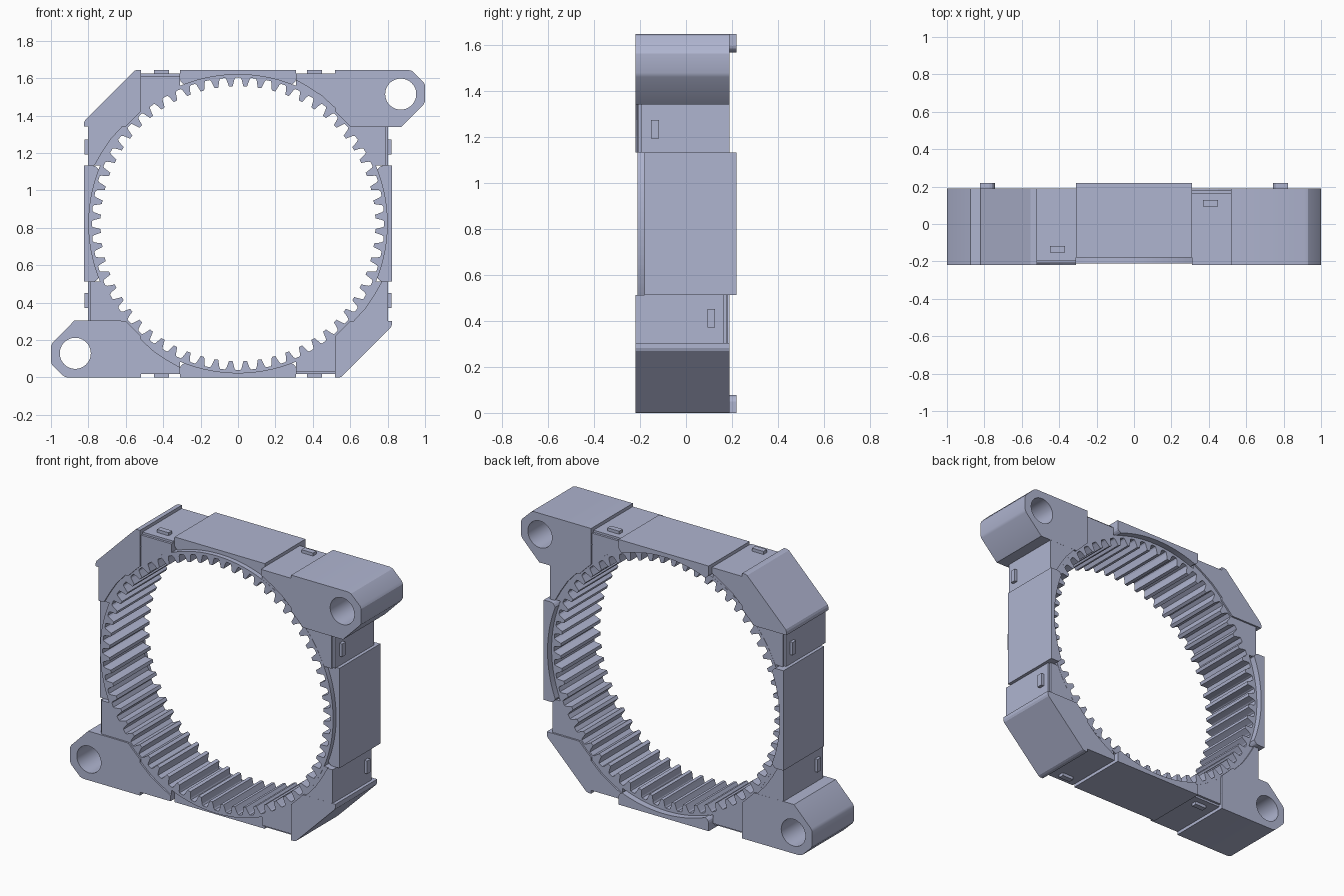
import bpy, bmesh, math
from mathutils import Vector

if "Cube" in bpy.data.objects:
    bpy.data.objects.remove(bpy.data.objects["Cube"])

CZ = 0.822            # height of the ring axis
FRONT, BACK = -0.21, 0.18
TEETH = 60

mat = bpy.data.materials.new("lavender_grey")
mat.use_nodes = True
colour = (0.43, 0.46, 0.63, 1)
mat.diffuse_color = colour
mat.node_tree.nodes["Principled BSDF"].inputs["Base Color"].default_value = colour


def finish(name, bm):
    bmesh.ops.recalc_face_normals(bm, faces=bm.faces)
    mesh = bpy.data.meshes.new(name)
    bm.to_mesh(mesh)
    bm.free()
    mesh.materials.append(mat)
    obj = bpy.data.objects.new(name, mesh)
    bpy.context.collection.objects.link(obj)
    return obj


def prism(name, outline, y0, y1):
    """Extrude a closed outline, given about the ring axis, from y0 to y1."""
    bm = bmesh.new()
    face = bm.faces.new([bm.verts.new((u, y0, v + CZ)) for u, v in outline])
    ext = bmesh.ops.extrude_face_region(bm, geom=[face])
    moved = [g for g in ext["geom"] if isinstance(g, bmesh.types.BMVert)]
    bmesh.ops.translate(bm, verts=moved, vec=(0, y1 - y0, 0))
    return finish(name, bm)


def polar(r, a):
    return r * math.cos(a), r * math.sin(a)


def arc(r, a0, a1, n):
    return [polar(r, a0 + (a1 - a0) * i / n) for i in range(n + 1)]


def swap(pts):
    return [(v, u) for u, v in pts]


def smooth(obj):
    bpy.ops.object.select_all(action="DESELECT")
    obj.select_set(True)
    bpy.context.view_layer.objects.active = obj
    bpy.ops.object.shade_smooth_by_angle(angle=math.radians(25))


def ring_gear():
    """Ring with inward teeth, as a strip of closed cross-sections."""
    pitch = math.tau / TEETH
    tooth = [(-0.34, 0.782), (-0.27, 0.774), (-0.2, 0.755), (-0.13, 0.735),
             (0.13, 0.735), (0.2, 0.755), (0.27, 0.774), (0.34, 0.782)]
    bm = bmesh.new()
    loops = []
    for i in range(TEETH):
        for frac, r in tooth:
            a = math.pi / 2 + (i + 0.5 + frac) * pitch
            loop = []
            for radius, y in ((r, FRONT), (0.8, FRONT), (0.8, BACK), (r, BACK)):
                u, v = polar(radius, a)
                loop.append(bm.verts.new((u, y, v + CZ)))
            loops.append(loop)
    for k, p in enumerate(loops):
        q = loops[(k + 1) % len(loops)]
        for j in range(4):
            m = (j + 1) % 4
            bm.faces.new((p[j], p[m], q[m], q[j]))
    return finish("ring_gear", bm)


def drill(obj, u, v, radius):
    """Cut a round hole through the depth of a part."""
    cutter = prism("hole_cutter", [(u + p, v + q) for p, q in
                                   arc(radius, 0, math.tau, 48)[:-1]], -0.4, 0.4)
    cutter.hide_render = True
    mod = obj.modifiers.new("hole", "BOOLEAN")
    mod.operation, mod.solver, mod.object = "DIFFERENCE", "EXACT", cutter
    bpy.context.view_layer.objects.active = obj
    bpy.ops.object.modifier_apply(modifier=mod.name)
    bpy.data.objects.remove(cutter)
    smooth(obj)


ring_gear()

# Side pads: lip stands proud at the back, recess at the front
bottom = math.pi / 2
half = math.asin(0.285 / 0.797)
end = [(0.31, 0.823), (0.31, 0.772), (0.306, 0.76), (0.298, 0.752)]
pad = end + arc(0.797, bottom - half, bottom + half, 24) + [(-u, v) for u, v in reversed(end)]
for side, shape in (("top", pad), ("bottom", [(u, -v) for u, v in pad]),
                    ("left", swap(pad)), ("right", [(-v, u) for u, v in pad])):
    prism(side + "_pad", shape, -0.18, 0.22)

# Shared corner outlines, drawn for the +x +z corner
inner = [(0.60, 0.519), (0.56, 0.56), (0.519, 0.60)]
ear = [(0.519, 0.823), (0.91, 0.823), (0.93, 0.817), (0.992, 0.757), (1.0, 0.74),
       (1.0, 0.655), (0.992, 0.637), (0.875, 0.518), (0.72, 0.518)] + inner
chamfer = [(0.519, 0.823), (0.54, 0.823), (0.553, 0.818), (0.818, 0.553),
           (0.823, 0.54), (0.823, 0.519)] + inner
sweep = [(0.31, 0.803), (0.31, 0.768), (0.38, 0.728), (0.45, 0.682), (0.51, 0.627),
         (0.57, 0.572), (0.64, 0.532), (0.72, 0.518), (0.8, 0.55), (0.55, 0.803)]


def filler(h):
    """Corner infill between the ring and a chamfered square of half size h."""
    a = math.asin(0.31 / 0.79)
    return [(0.31, h), (0.54, h), (h, 0.54), (h, 0.31)] + arc(0.79, a, math.pi / 2 - a, 16)


def clip(centre):
    return [(centre - 0.04, 0.795), (centre + 0.04, 0.795),
            (centre + 0.04, 0.822), (centre - 0.04, 0.822)]


for su in (1, -1):
    for sv in (1, -1):
        eared = su == sv
        tag = ("upper" if sv > 0 else "lower") + ("_left" if su > 0 else "_right")

        def place(pts):
            return [(u * su, v * sv) for u, v in pts]

        block = prism(tag + ("_ear" if eared else "_chamfer_block"),
                      place(ear if eared else chamfer), -0.22, 0.19)
        if eared:
            drill(block, 0.87 * su, 0.693 * sv, 0.083)

        # Infill with a stepped ledge at both faces
        prism(tag + "_infill", place(filler(0.803)), -0.195, 0.165)
        prism(tag + "_infill_step", place(filler(0.79)), FRONT + 0.001, BACK - 0.001)

        # Raised curved plates, mirrored across the diagonal front to back
        front, back = (sweep, swap(sweep)) if eared else (swap(sweep), sweep)
        prism(tag + "_front_plate", place(front), -0.2195, -0.195)
        prism(tag + "_back_plate", place(back), 0.165, 0.1895)

        # Snap clips on the two outer faces
        flat_y, side_y = (0.11, -0.135) if eared else (-0.135, 0.11)
        prism(tag + "_clip_a", place(clip(0.41)), flat_y - 0.017, flat_y + 0.017)
        prism(tag + "_clip_b", place(swap(clip(0.41))), side_y - 0.017, side_y + 0.017)
